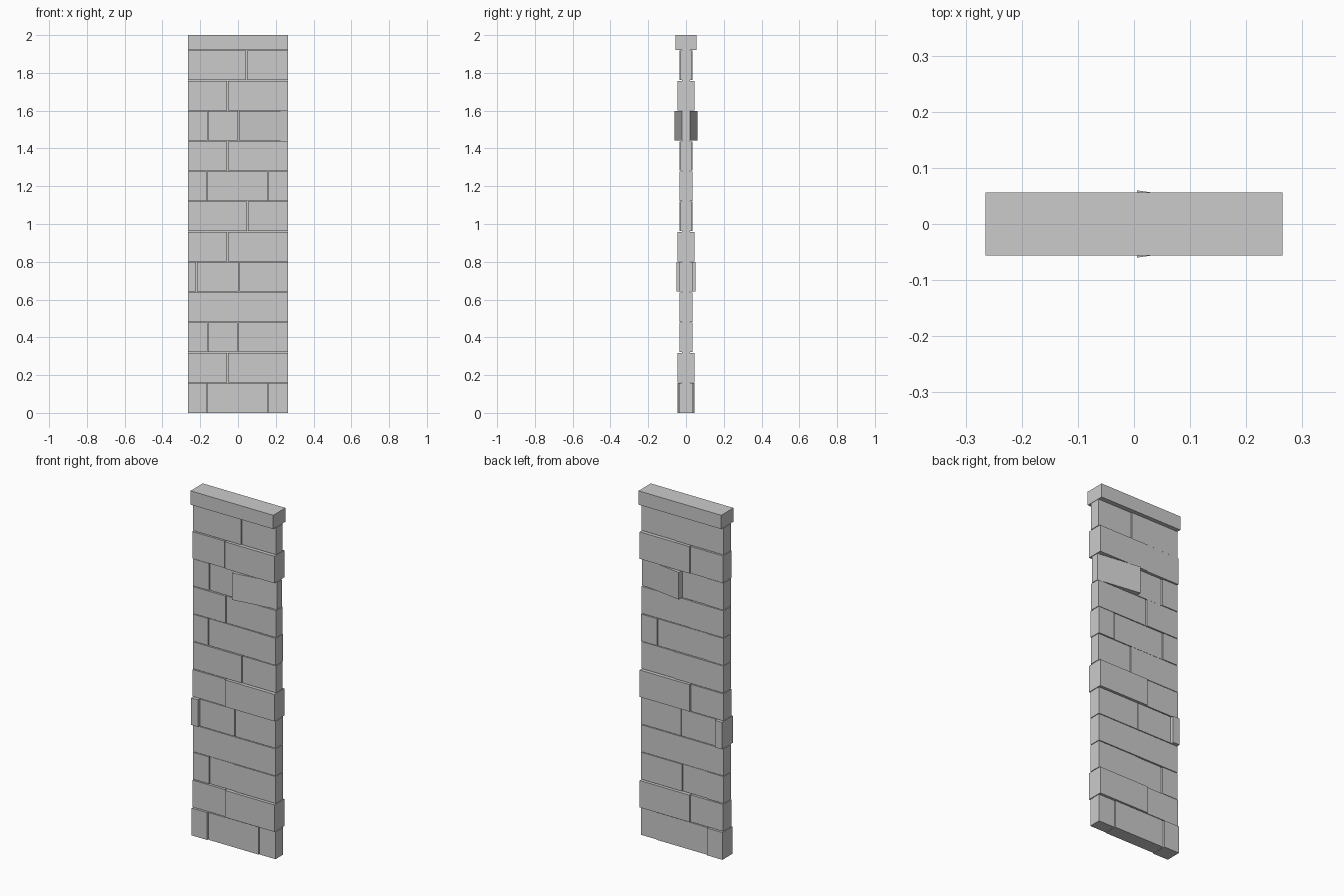
import bpy

if "Cube" in bpy.data.objects:
    bpy.data.objects.remove(bpy.data.objects["Cube"])

W = 0.265      # half width of the wall
H = 0.16       # course height
GAP = 0.002    # half joint width


def block(name, x0, x1, z0, z1, t0, t1):
    """Block through the wall; t0 / t1 are half depths at its left / right end."""
    v = [(x, s * t, z) for z in (z0, z1)
         for x, t, s in ((x0, t0, -1), (x1, t1, -1), (x1, t1, 1), (x0, t0, 1))]
    f = [(3, 2, 1, 0), (4, 5, 6, 7), (0, 1, 5, 4),
         (1, 2, 6, 5), (2, 3, 7, 6), (3, 0, 4, 7)]
    mesh = bpy.data.meshes.new(name)
    mesh.from_pydata(v, [], f)
    ob = bpy.data.objects.new(name, mesh)
    bpy.context.collection.objects.link(ob)
    return ob


# Courses from the ground up: joint positions, then half depths of the stones
courses = [
    ((-0.165, 0.16), (0.045, 0.039, 0.035)),
    ((-0.055,), (0.038, 0.045)),
    ((-0.16, 0.0), (0.035, 0.030, 0.034)),
    ((), (0.035,)),
    ((-0.22, 0.005), (0.05, 0.035, 0.0345)),
    ((-0.055,), (0.037, 0.045)),
    ((0.05,), (0.035, 0.031)),
    ((-0.165, 0.16), (0.035, 0.031, 0.034)),
    ((-0.055,), (0.035, 0.031)),
    ((-0.16, 0.003), (0.035, 0.030, (0.06, 0.022))),   # last stone is wedge shaped
    ((-0.055,), (0.040, 0.045)),
    ((0.045,), (0.035, 0.031)),
]

for row, (joints, depths) in enumerate(courses):
    edges = (-W, *joints, W)
    for i, d in enumerate(depths):
        t0, t1 = d if isinstance(d, tuple) else (d, d)
        a = edges[i] + (GAP if i else 0)
        b = edges[i + 1] - (GAP if i < len(depths) - 1 else 0)
        block(f"stone_{row}_{i}", a, b,
              row * H + (GAP if row else 0), (row + 1) * H - GAP, t0, t1)

# Mortar core behind the joints
block("mortar_core", -W + 0.004, W - 0.004, 0.001, 12 * H, 0.02, 0.02)

# Cap stone
block("cap_stone", -W, W, 12 * H, 2.0, 0.056, 0.056)
